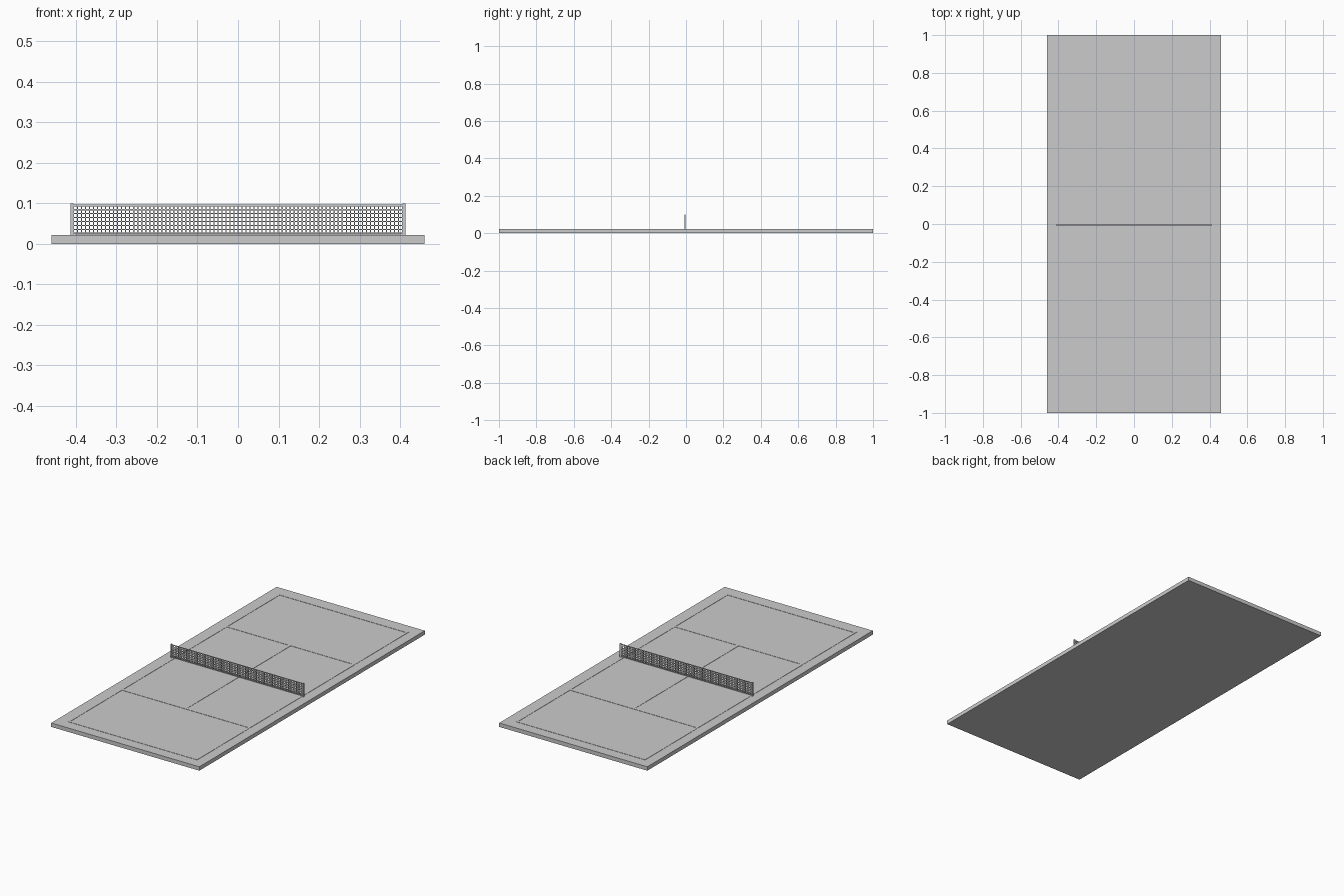
import bpy, bmesh
from mathutils import Matrix, Vector

if "Cube" in bpy.data.objects:
    bpy.data.objects.remove(bpy.data.objects["Cube"])


def boxes(name, ranges):
    """One object from a list of (x0, x1, y0, y1, z0, z1) boxes."""
    bm = bmesh.new()
    for x0, x1, y0, y1, z0, z1 in ranges:
        m = Matrix.Translation(((x0 + x1) / 2, (y0 + y1) / 2, (z0 + z1) / 2))
        m = m @ Matrix.Diagonal(Vector((x1 - x0, y1 - y0, z1 - z0, 1)))
        bmesh.ops.create_cube(bm, size=1, matrix=m)
    me = bpy.data.meshes.new(name)
    bm.to_mesh(me)
    bm.free()
    ob = bpy.data.objects.new(name, me)
    bpy.context.collection.objects.link(ob)
    return ob


TOP = 0.022      # court surface
LINE = 0.0235    # top of painted lines
W = 0.014        # line width
X, Y = 0.404, 0.94   # outer edges of the marked rectangle
S = 0.465        # service line distance

# Court slab
boxes("court_slab", [(-0.46, 0.46, -1, 1, 0, TOP)])

# Painted lines
for side, s in (("left", -1), ("right", 1)):
    a, b = sorted((s * X, s * (X - W)))
    boxes(f"sideline_{side}", [(a, b, -Y, Y, TOP, LINE)])
xi = X - W
for end, s in (("front", -1), ("back", 1)):
    a, b = sorted((s * Y, s * (Y - W)))
    boxes(f"baseline_{end}", [(-xi, xi, a, b, TOP, LINE)])
    c = s * S
    boxes(f"service_line_{end}", [(-xi, xi, c - W / 2, c + W / 2, TOP, LINE)])
boxes("centre_service_line", [(-W / 2, W / 2, -S + W / 2, S - W / 2, TOP, LINE)])

# Net posts
NY = -0.005
for side, s in (("left", -1), ("right", 1)):
    a, b = sorted((s * 0.406, s * 0.413))
    boxes(f"net_post_{side}", [(a, b, NY - 0.003, NY + 0.003, TOP, 0.099)])

# Net mesh: vertical and horizontal strands
Z0, Z1, NX, T, D = 0.026, 0.094, 0.406, 0.0015, 0.001
cols, rows = 82, 7
strands = []
for i in range(cols + 1):
    x = -NX + 2 * NX * i / cols
    strands.append((x - T, x + T, NY - D, NY + D, Z0, Z1))
for j in range(rows + 1):
    z = Z0 + (Z1 - Z0) * j / rows
    strands.append((-NX, NX, NY - D, NY + D, z - T, z + T))
boxes("net_mesh", strands)

# Tape along the top of the net
boxes("net_top_tape", [(-NX, NX, NY - 0.002, NY + 0.002, 0.0925, 0.0965)])
